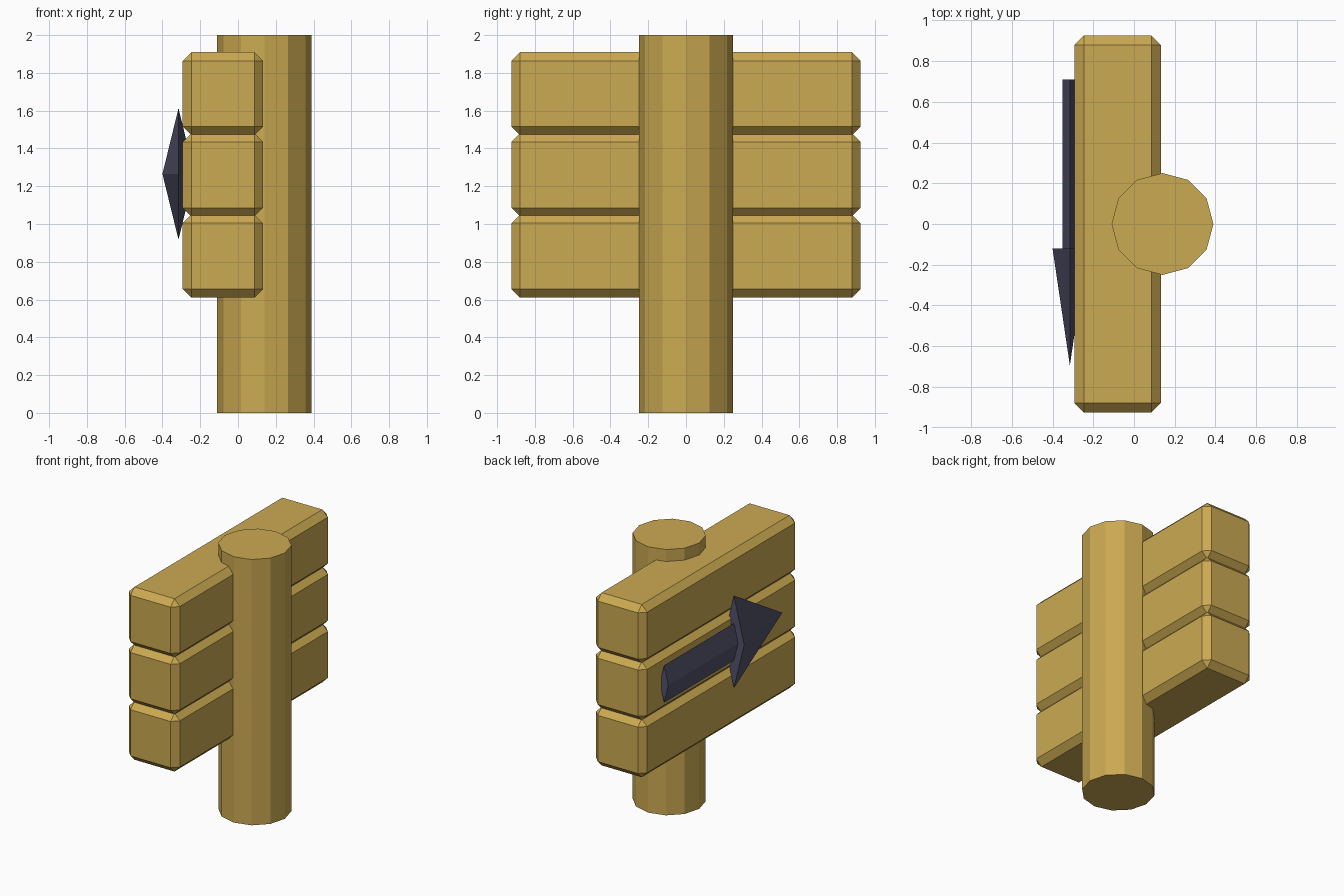
import bpy
import math

if "Cube" in bpy.data.objects:
    bpy.data.objects.remove(bpy.data.objects["Cube"])


def material(name, colour):
    m = bpy.data.materials.new(name)
    m.diffuse_color = colour
    m.use_nodes = True
    m.node_tree.nodes["Principled BSDF"].inputs["Base Color"].default_value = m.diffuse_color
    return m


wood = material("wood", (0.60, 0.40, 0.085, 1))
dark = material("dark_paint", (0.085, 0.085, 0.15, 1))


def finish(name, mat):
    ob = bpy.context.object
    ob.name = name
    ob.data.materials.append(mat)
    return ob


# Twelve-sided post
bpy.ops.mesh.primitive_cylinder_add(vertices=12, radius=0.25, depth=2, location=(0.14, 0, 1))
finish("post", wood)

# Three stacked planks with chamfered edges
for i, z in enumerate((0.83, 1.26, 1.69)):
    bpy.ops.mesh.primitive_cube_add(size=1, location=(-0.08, 0, z))
    plank = finish(f"plank_{i + 1}", wood)
    plank.scale = (0.425, 1.85, 0.44)
    bpy.ops.object.transform_apply(location=False, rotation=False, scale=True)
    bevel = plank.modifiers.new("chamfer", 'BEVEL')
    bevel.width = 0.046
    bevel.segments = 1


# Flattened diamond-section arrow pieces, pointing to the front
def arrow_piece(name, y_back, y_front, half_x, half_z, tip_radius):
    bpy.ops.mesh.primitive_cone_add(
        vertices=4, radius1=1, radius2=tip_radius, depth=y_back - y_front,
        location=(-0.315, (y_back + y_front) / 2, 1.265),
        rotation=(math.pi / 2, 0, 0))
    finish(name, dark).scale = (half_x, half_z, 1)


arrow_piece("arrow_shaft", 0.71, -0.13, 0.035, 0.14, 1)
arrow_piece("arrow_head", -0.12, -0.695, 0.085, 0.348, 0)
